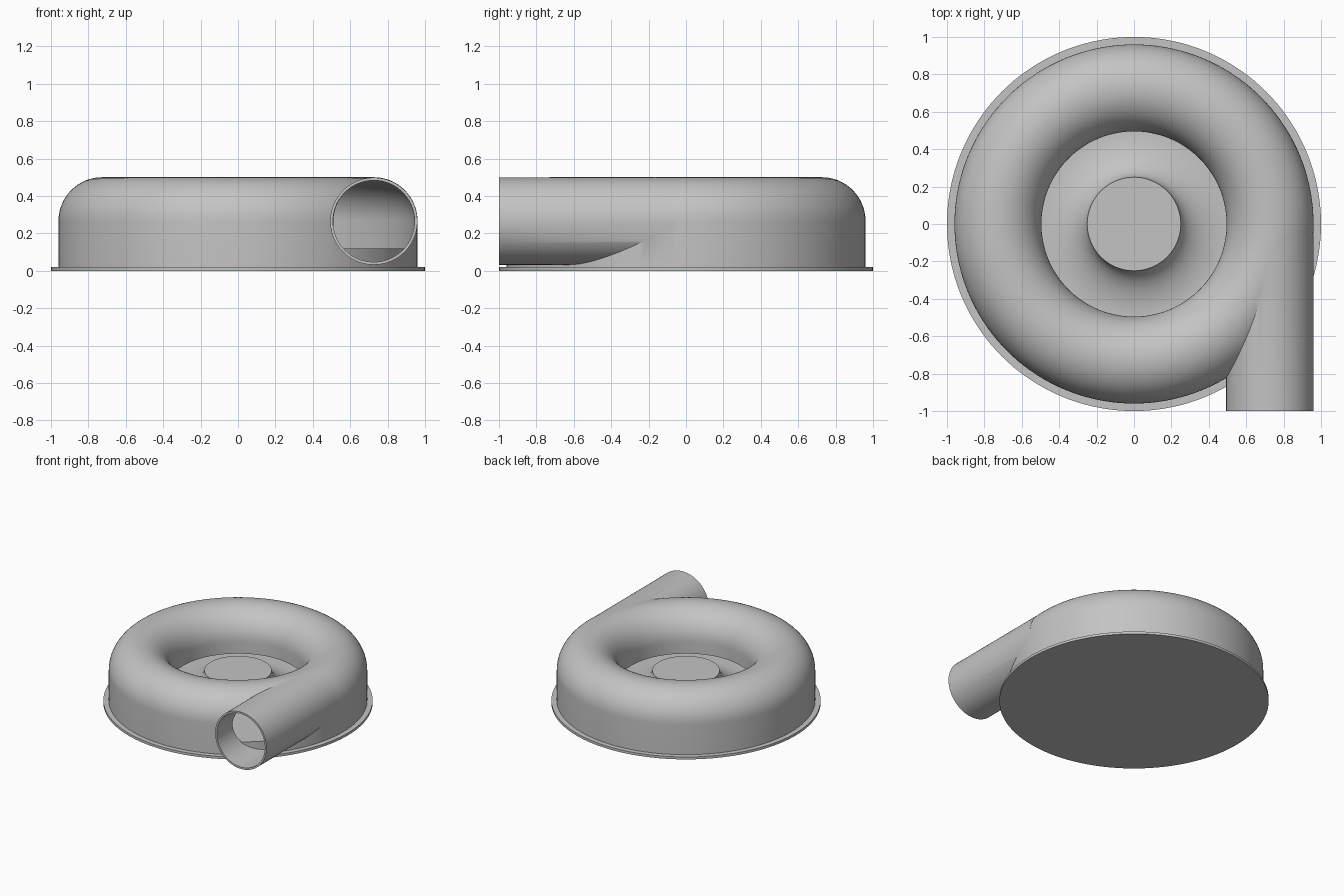
import bpy
import bmesh
import math
from mathutils import Matrix

if "Cube" in bpy.data.objects:
    bpy.data.objects.remove(bpy.data.objects["Cube"], do_unlink=True)

SEGMENTS = 144
AXIS_R = 0.7275    # radius of the scroll centre line
AXIS_Z = 0.265     # height of the scroll centre line
PIPE_X = 0.726

metal = bpy.data.materials.new("grey_metal")
metal.use_nodes = True
GREY = (0.55, 0.55, 0.55, 1)
metal.diffuse_color = GREY
metal.node_tree.nodes["Principled BSDF"].inputs["Base Color"].default_value = GREY


def finish(bm, name):
    bmesh.ops.remove_doubles(bm, verts=bm.verts, dist=1e-5)
    bmesh.ops.recalc_face_normals(bm, faces=bm.faces)
    mesh = bpy.data.meshes.new(name)
    bm.to_mesh(mesh)
    bm.free()
    mesh.materials.append(metal)
    obj = bpy.data.objects.new(name, mesh)
    bpy.context.collection.objects.link(obj)
    return obj


def arc(cx, cz, rx, rz, start, end, steps):
    angles = [math.radians(start + (end - start) * i / steps) for i in range(steps + 1)]
    return [(cx + rx * math.cos(a), cz + rz * math.sin(a)) for a in angles]


def lathe(name, profile, closed=False):
    """Revolve an (r, z) profile around the z axis."""
    bm = bmesh.new()
    verts = [bm.verts.new((r, 0, z)) for r, z in profile]
    edges = [bm.edges.new(pair) for pair in zip(verts, verts[1:])]
    if closed:
        edges.append(bm.edges.new((verts[-1], verts[0])))
    bmesh.ops.spin(bm, geom=verts + edges, cent=(0, 0, 0), axis=(0, 0, 1),
                   angle=math.tau, steps=SEGMENTS, use_merge=True)
    return finish(bm, name)


def rod(name, radius, y0, y1):
    """Solid cylinder along y on the outlet axis."""
    bm = bmesh.new()
    place = (Matrix.Translation((PIPE_X, (y0 + y1) / 2, AXIS_Z))
             @ Matrix.Rotation(math.pi / 2, 4, 'X'))
    bmesh.ops.create_cone(bm, cap_ends=True, segments=96, radius1=radius,
                          radius2=radius, depth=y1 - y0, matrix=place)
    return finish(bm, name)


def combine(target, tool, operation):
    """Apply a boolean and discard the tool."""
    tool.hide_render = True
    mod = target.modifiers.new(operation.lower(), 'BOOLEAN')
    mod.object, mod.operation, mod.solver = tool, operation, 'EXACT'
    depsgraph = bpy.context.evaluated_depsgraph_get()
    mesh = bpy.data.meshes.new_from_object(target.evaluated_get(depsgraph))
    target.modifiers.clear()
    target.data = mesh
    bpy.data.objects.remove(tool, do_unlink=True)


# Scroll casing: domed ring with an inlet lip, joined to the outlet pipe
casing = lathe("scroll_casing",
               [(0.96, 0.01)]
               + arc(AXIS_R, AXIS_Z, 0.2325, 0.235, 0, 180, 32)
               + [(0.495, 0.17), (0.53, 0.17), (0.53, 0.01)], closed=True)
combine(casing, rod("outlet_pipe", 0.233, -1.0, -0.06), 'UNION')

# Hollow out the scroll and the pipe
cavity = lathe("scroll_cavity",
               [(0.945, -0.05)]
               + arc(AXIS_R, AXIS_Z, 0.2175, 0.22, 0, 180, 32)
               + [(0.51, -0.05)], closed=True)
combine(casing, cavity, 'DIFFERENCE')
combine(casing, rod("pipe_bore", 0.218, -1.1, -0.06), 'DIFFERENCE')

# Raised floor with a flared central hub
hub = lathe("hub_and_floor",
            [(0, AXIS_Z)]
            + arc(0.5, AXIS_Z + 0.005, 0.25, 0.15, 181.9, 270, 20)
            + [(0.952, 0.12), (0.952, 0.01), (0, 0.01)])

# Base plate
base = lathe("base_plate", [(0, 0), (1, 0), (1, 0.02), (0, 0.02)])

# Smooth curved surfaces, keep rims crisp
bpy.ops.object.select_all(action='DESELECT')
for part in (casing, hub, base):
    part.select_set(True)
bpy.context.view_layer.objects.active = casing
bpy.ops.object.shade_smooth_by_angle(angle=math.radians(30))
